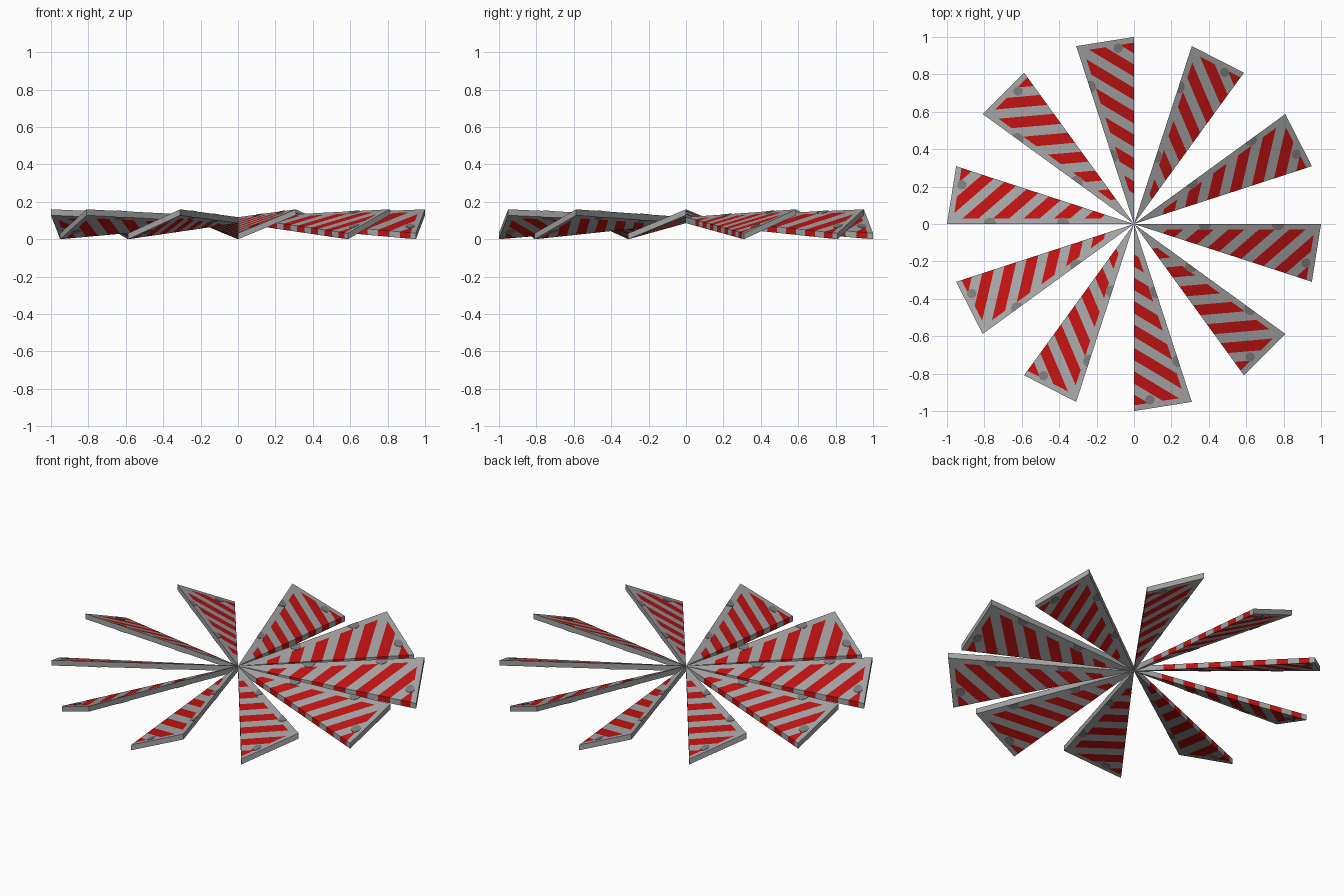
import bpy, bmesh
from math import sin, cos, tan, radians, pi
from mathutils import Vector, Matrix

if "Cube" in bpy.data.objects:
    bpy.data.objects.remove(bpy.data.objects["Cube"])

COUNT = 10
SPAN = radians(18)            # angular width of one blade
THICK = 0.032
HUB_Z, LOW_Z, HIGH_Z = 0.086, 0.0, 0.128   # underside heights
SLANT = radians(59)           # stripe direction relative to the low edge
STRIPES = [0.195 + 0.125 * i for i in range(7)]
HALF = 0.033                  # half stripe width along the low edge
MARGIN = 0.03


def material(name, rgb):
    m = bpy.data.materials.new(name)
    m.diffuse_color = (*rgb, 1)
    m.use_nodes = True
    m.node_tree.nodes["Principled BSDF"].inputs["Base Color"].default_value = m.diffuse_color
    return m


GREY = material("metal grey", (0.37, 0.37, 0.37))
RED = material("stripe red", (0.52, 0.006, 0.006))
DARK = material("worn dark grey", (0.2, 0.2, 0.2))

LOW = Vector((1, 0, LOW_Z))
HIGH = Vector((cos(SPAN), sin(SPAN), HIGH_Z))
HUB = Vector((0, 0, HUB_Z))


def plane_z(u, v):
    """Height of the tilted blade underside."""
    b = v / sin(SPAN)
    a = u - b * cos(SPAN)
    return HUB_Z + a * (LOW_Z - HUB_Z) + b * (HIGH_Z - HUB_Z)


def prism(bm, outline, z0, z1, mat):
    bot = [bm.verts.new((u, v, plane_z(u, v) + z0)) for u, v in outline]
    top = [bm.verts.new((u, v, plane_z(u, v) + z1)) for u, v in outline]
    faces = [bm.faces.new(top), bm.faces.new(bot[::-1])]
    n = len(outline)
    for i in range(n):
        j = (i + 1) % n
        faces.append(bm.faces.new((bot[i], bot[j], top[j], top[i])))
    for f in faces:
        f.material_index = mat


def is_red(p):
    s = p.x - p.y / tan(SLANT)
    on_stripe = any(abs(s - c) < HALF for c in STRIPES)
    off_high = p.x * sin(SPAN) - p.y * cos(SPAN) > MARGIN
    off_tip = p.x * cos(SPAN / 2) + p.y * sin(SPAN / 2) < cos(SPAN / 2) - MARGIN
    return on_stripe and off_high and off_tip


# One blade: wedge slab cut along the stripe borders
bm = bmesh.new()
prism(bm, [(0, 0), (LOW.x, LOW.y), (HIGH.x, HIGH.y)], 0, THICK, 0)


def cut(point, normal):
    bmesh.ops.bisect_plane(bm, geom=bm.verts[:] + bm.edges[:] + bm.faces[:],
                           dist=1e-5, plane_co=point, plane_no=normal)


for c in STRIPES:
    for side in (-HALF, HALF):
        cut((c + side, 0, 0), (sin(SLANT), -cos(SLANT), 0))
n_high = Vector((sin(SPAN), -cos(SPAN), 0))
cut(n_high * MARGIN, n_high)
n_tip = Vector((cos(SPAN / 2), sin(SPAN / 2), 0))
cut(n_tip * (cos(SPAN / 2) - MARGIN), n_tip)
for f in bm.faces:
    f.material_index = 1 if is_red(f.calc_center_median()) else 0

# Worn patches: thin plates on both sides, half rounds on the high edge
def patch(cx, cy, r, a0, a1):
    pts = [(cx + r * cos(a0 + (a1 - a0) * i / 8), cy + r * sin(a0 + (a1 - a0) * i / 8))
           for i in range(8 if a1 - a0 > 6 else 9)]
    prism(bm, pts, THICK, THICK + 0.002, 2)
    prism(bm, pts, -0.002, 0, 2)


patch(0.94, 0.085, 0.026, 0, 2 * pi)
for d in (0.77, 0.38):
    patch(d * cos(SPAN), d * sin(SPAN), 0.034, SPAN - pi, SPAN)

mesh = bpy.data.meshes.new("blade")
bm.to_mesh(mesh)
bm.free()
for m in (GREY, RED, DARK):
    mesh.materials.append(m)

# Ring of blades
for k in range(COUNT):
    ob = bpy.data.objects.new(f"blade_{k + 1}", mesh.copy())
    ob.data.transform(Matrix.Rotation(2 * pi * k / COUNT - SPAN, 4, 'Z'))
    bpy.context.collection.objects.link(ob)
